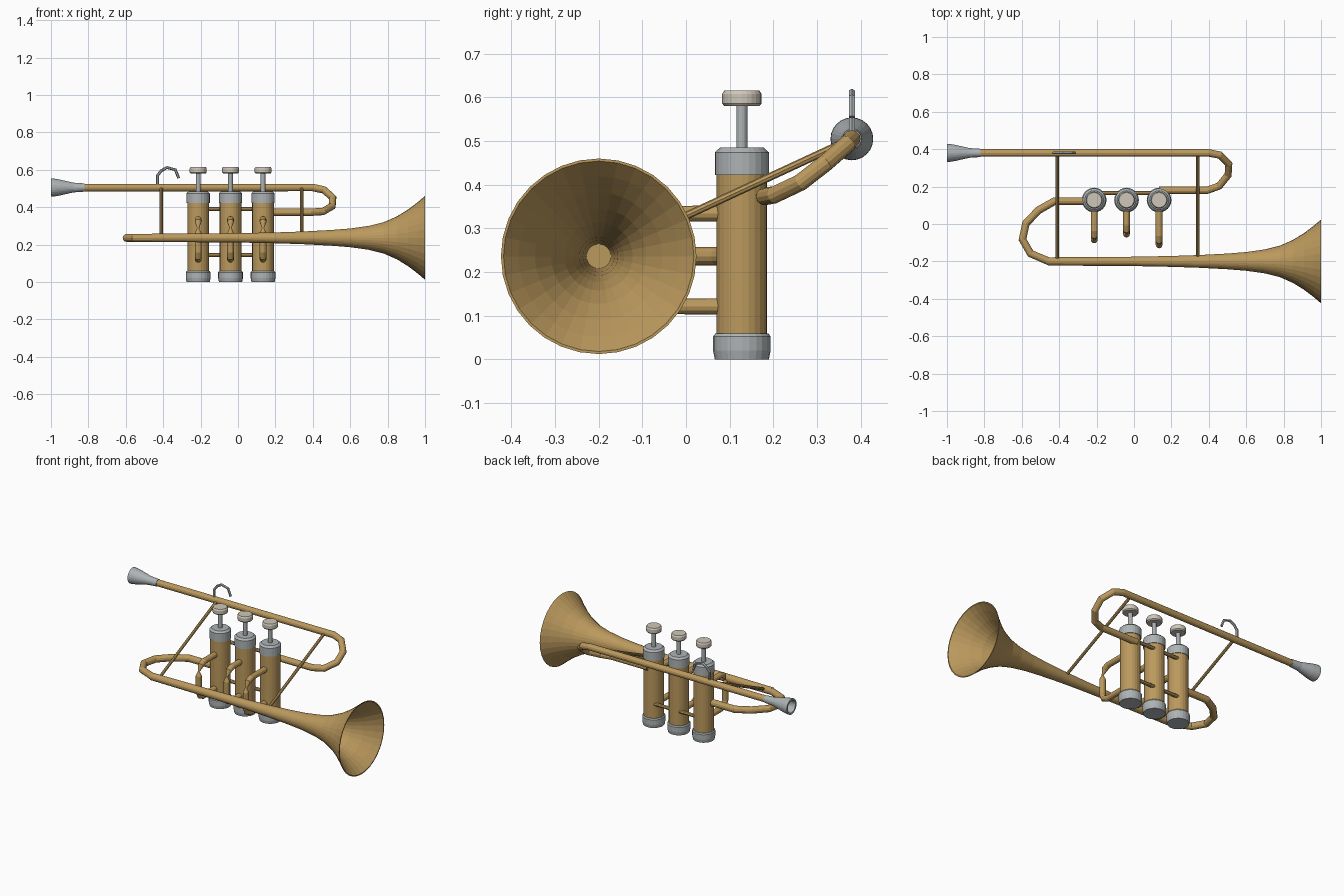
import bpy, bmesh, math
from mathutils import Matrix, Vector

cube = bpy.data.objects.get("Cube")
if cube:
    bpy.data.objects.remove(cube)


def material(name, rgb, metal=0.0):
    m = bpy.data.materials.new(name)
    m.use_nodes = True
    m.diffuse_color = (*rgb, 1)
    m.node_tree.nodes["Principled BSDF"].inputs["Base Color"].default_value = (*rgb, 1)
    return m


BRASS = material("brass", (0.50, 0.32, 0.11))
INNER = material("inner brass", (0.43, 0.25, 0.10))
SILVER = material("silver", (0.42, 0.45, 0.46))
PEARL = material("pearl", (0.62, 0.57, 0.48))


def finish(name, mesh, mats):
    obj = bpy.data.objects.new(name, mesh)
    bpy.context.collection.objects.link(obj)
    mesh.materials.clear()
    for m in mats:
        mesh.materials.append(m)
    return obj


def lathe(name, profile, origin, mats, sides=24, along_x=False, inner_from=None):
    """Revolve (distance, radius) pairs about z, or about x; both ends are closed."""
    bm = bmesh.new()
    rings = [[bm.verts.new((r * math.cos(math.tau * i / sides),
                            r * math.sin(math.tau * i / sides), d))
              for i in range(sides)] for d, r in profile]
    for k, (a, b) in enumerate(zip(rings, rings[1:])):
        for i in range(sides):
            j = (i + 1) % sides
            f = bm.faces.new((a[i], a[j], b[j], b[i]))
            f.material_index = int(inner_from is not None and k >= inner_from)
    bm.faces.new(rings[0][::-1])
    end = bm.faces.new(rings[-1])
    end.material_index = int(inner_from is not None)
    bmesh.ops.recalc_face_normals(bm, faces=bm.faces)
    turn = Matrix.Rotation(math.pi / 2, 4, "Y") if along_x else Matrix()
    bm.transform(Matrix.Translation(origin) @ turn)
    mesh = bpy.data.meshes.new(name)
    bm.to_mesh(mesh)
    bm.free()
    return finish(name, mesh, mats)


def tube(name, points, radius, mat, res=4, pinch=None):
    """Sweep a faceted round section along a polyline."""
    curve = bpy.data.curves.new(name + " path", "CURVE")
    curve.dimensions = "3D"
    curve.bevel_depth = radius
    curve.bevel_resolution = res
    curve.use_fill_caps = True
    s = curve.splines.new("POLY")
    s.points.add(len(points) - 1)
    s.use_smooth = False
    for i, p in enumerate(points):
        s.points[i].co = (*p, 1)
        s.points[i].radius = 0.3 if i == pinch else 1
    temp = bpy.data.objects.new(name + " temp", curve)
    bpy.context.collection.objects.link(temp)
    bpy.context.view_layer.update()
    graph = bpy.context.evaluated_depsgraph_get()
    mesh = bpy.data.meshes.new_from_object(temp.evaluated_get(graph))
    bpy.data.objects.remove(temp)
    return finish(name, mesh, [mat])


# Main axes of the instrument
BELL_Y, BELL_Z = -0.2, 0.236
PIPE_Y, PIPE_Z = 0.38, 0.505
VALVE_Y = 0.128

# Flared bell with a hollow inside
flare = [(-0.46, 0.022), (0.0, 0.025), (0.2, 0.029), (0.35, 0.034), (0.5, 0.042),
         (0.6, 0.05), (0.7, 0.064), (0.78, 0.084), (0.85, 0.115), (0.91, 0.152),
         (0.96, 0.19), (1.0, 0.224)]
hollow = [(d, r - 0.006) for d, r in reversed(flare[3:])]
lathe("bell", flare + hollow, (0, BELL_Y, BELL_Z), [BRASS, INNER], 32, True, len(flare))

# Bow joining the first valve to the bell
bow = [(-0.213, 0.122), (-0.425, 0.122), (-0.51, 0.074), (-0.578, 0.003),
       (-0.596, -0.083), (-0.553, -0.158), (-0.455, -0.2), (-0.4, -0.2)]
tube("bell_bow", [(x, y, BELL_Z) for x, y in bow], 0.021, BRASS)

# Lead pipe and its bend down to the third valve
tube("lead_pipe", [(-0.84, PIPE_Y, PIPE_Z), (0.4, PIPE_Y, PIPE_Z), (0.46, 0.368, 0.492),
                   (0.507, 0.32, 0.45), (0.503, 0.262, 0.405), (0.455, 0.203, 0.377),
                   (0.39, 0.18, 0.373), (0.134, 0.18, 0.373)], 0.02, BRASS)

# Mouthpiece with an open cup
lathe("mouthpiece", [(-0.82, 0.022), (-0.88, 0.026), (-0.92, 0.035), (-0.955, 0.043),
                     (-0.985, 0.048), (-1.0, 0.049), (-1.0, 0.038), (-0.97, 0.034),
                     (-0.93, 0.012)], (0, PIPE_Y, PIPE_Z), [SILVER], 24, True)

# Finger hook on the lead pipe
tube("finger_hook", [(x, PIPE_Y, z) for x, z in
                     [(-0.43, 0.51), (-0.43, 0.57), (-0.41, 0.595), (-0.38, 0.612),
                      (-0.335, 0.6), (-0.317, 0.555)]], 0.008, SILVER, 1)

# Braces between lead pipe and bell
for name, x in (("rear_brace", -0.41), ("front_brace", 0.34)):
    tube(name, [(x, PIPE_Y, PIPE_Z), (x, BELL_Y, BELL_Z)], 0.009, BRASS, 2)

# Valves, each with caps, stem, button and tuning slide
valves = [(-0.213, -0.085), (-0.04, -0.054), (0.134, -0.112)]
for n, (x, tip) in enumerate(valves, 1):
    at = (x, VALVE_Y, 0)
    lathe(f"valve_{n}_casing", [(0.05, 0.058), (0.43, 0.058)], at, [BRASS])
    lathe(f"valve_{n}_bottom_cap", [(0, 0.062), (0.02, 0.066), (0.052, 0.066),
                                    (0.059, 0.061)], at, [SILVER])
    lathe(f"valve_{n}_top_cap", [(0.422, 0.062), (0.474, 0.062), (0.485, 0.05)], at, [SILVER])
    lathe(f"valve_{n}_stem", [(0.48, 0.0125), (0.585, 0.0125)], at, [SILVER], 12)
    lathe(f"valve_{n}_button", [(0.58, 0.04), (0.586, 0.045), (0.608, 0.045),
                                (0.616, 0.04)], at, [PEARL])
    tube(f"valve_{n}_slide", [(x, VALVE_Y, 0.334), (x, tip + 0.05, 0.334),
                              (x, tip + 0.02, 0.322), (x, tip, 0.288), (x, tip, 0.262),
                              (x, tip, 0.16), (x, tip + 0.012, 0.133),
                              (x, tip + 0.04, 0.121), (x, VALVE_Y, 0.121)],
         0.018, BRASS, pinch=3)

# Short tubes linking neighbouring valves
for n, (a, b) in enumerate(zip(valves, valves[1:]), 1):
    for level, z in (("upper", 0.39), ("lower", 0.145)):
        tube(f"{level}_link_{n}", [(a[0], 0.165, z), (b[0], 0.165, z)], 0.011, BRASS, 2)
